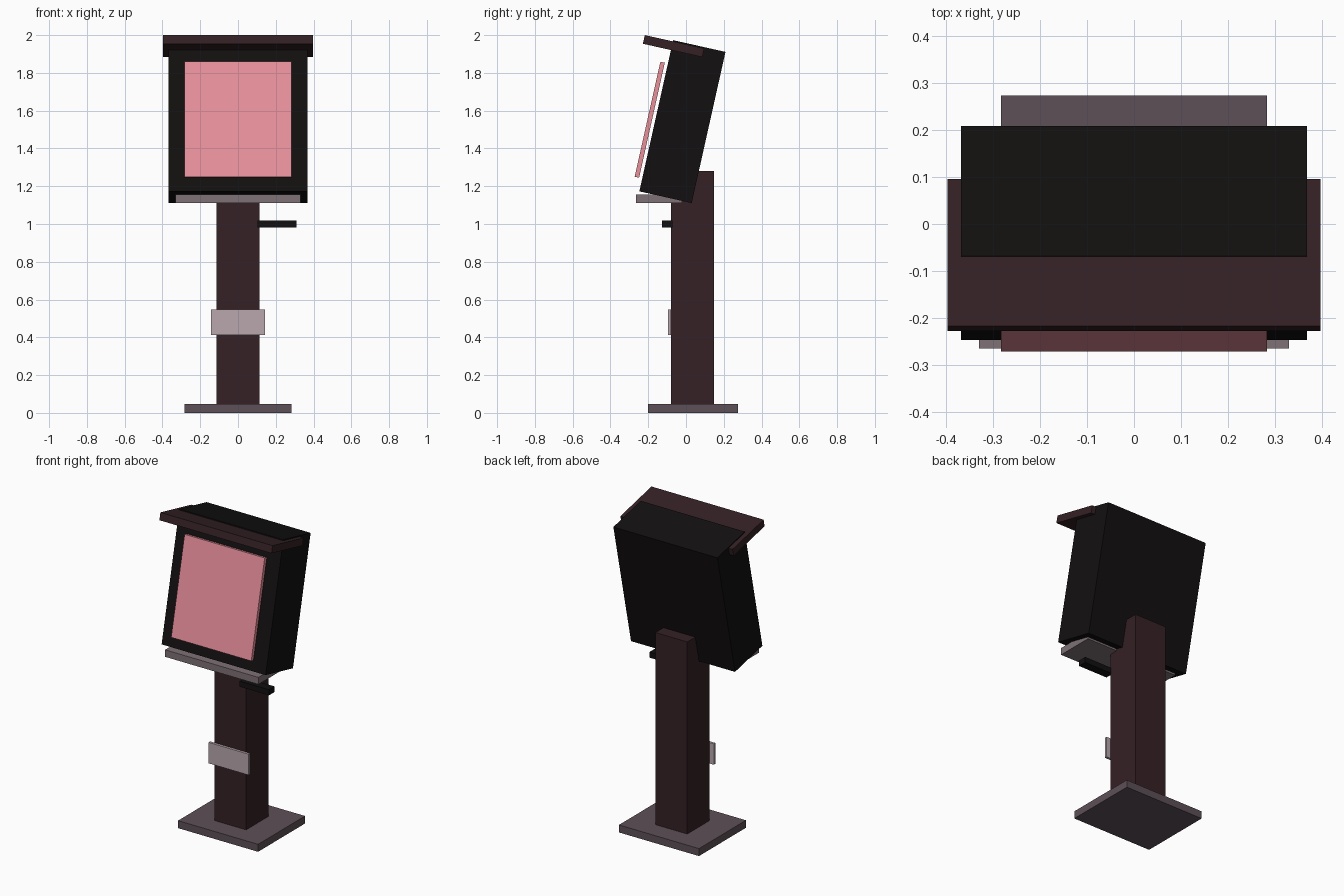
import bpy
import math

if "Cube" in bpy.data.objects:
    bpy.data.objects.remove(bpy.data.objects["Cube"])

TILT = -math.radians(12.6)  # the head leans back


def material(name, rgb):
    m = bpy.data.materials.new(name)
    m.diffuse_color = (*rgb, 1)
    m.use_nodes = True
    m.node_tree.nodes["Principled BSDF"].inputs["Base Color"].default_value = m.diffuse_color
    return m


maroon = material("maroon", (0.035, 0.015, 0.018))
black = material("black", (0.006, 0.005, 0.005))
pink = material("pink", (0.81, 0.28, 0.33))
mauve = material("mauve", (0.11, 0.08, 0.095))
grey = material("warm_grey", (0.21, 0.165, 0.18))
pale = material("pale_grey", (0.48, 0.39, 0.42))


def box(name, center, size, mat, tilt=0.0):
    bpy.ops.mesh.primitive_cube_add(size=1, location=center, rotation=(tilt, 0, 0))
    ob = bpy.context.object
    ob.name = name
    ob.scale = size
    bpy.ops.object.transform_apply(location=False, rotation=False, scale=True)
    ob.data.materials.append(mat)
    return ob


# Stand
box("base_plate", (0, 0.036, 0.024), (0.568, 0.476, 0.048), mauve)
box("post", (0, 0.035, 0.664), (0.226, 0.228, 1.232), maroon)
box("post_label", (0, -0.087, 0.48), (0.284, 0.016, 0.134), pale)
box("side_lever", (0.206, -0.1, 1.0), (0.208, 0.056, 0.036), black)

# Tilted head
box("housing", (0, -0.019, 1.542), (0.738, 0.284, 0.82), black, TILT)
box("screen", (0, -0.192, 1.552), (0.568, 0.024, 0.624), pink, TILT)
box("canopy", (0, -0.066, 1.942), (0.796, 0.322, 0.047), maroon, TILT)

# Level tray under the screen
box("tray", (0, -0.144, 1.133), (0.662, 0.244, 0.045), grey)
